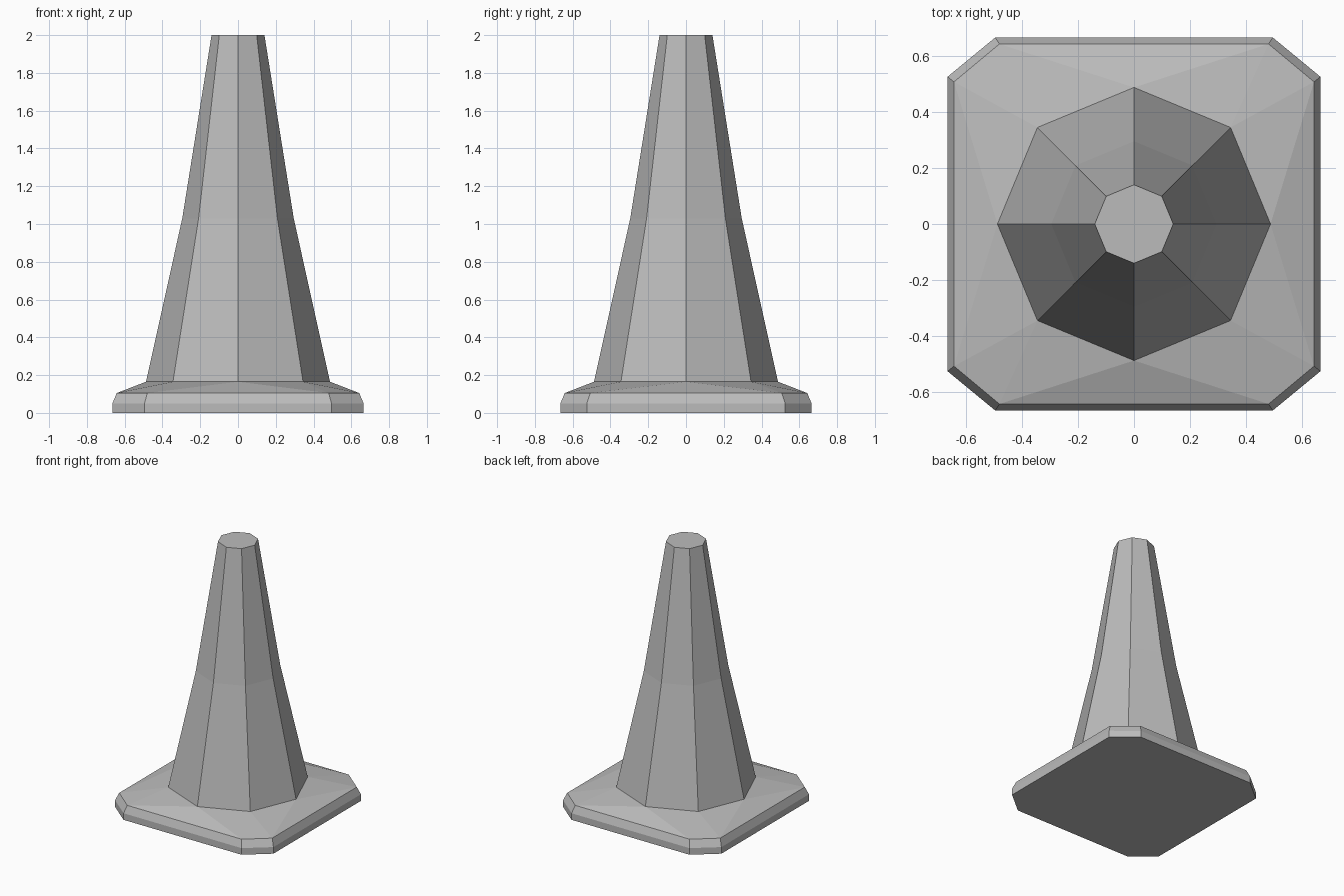
import bpy
import bmesh
from math import cos, sin, pi

cube = bpy.data.objects.get("Cube")
if cube:
    bpy.data.objects.remove(cube, do_unlink=True)

# Single plain grey
grey = bpy.data.materials.new("plain_grey")
grey.use_nodes = True
grey.diffuse_color = (0.5, 0.5, 0.5, 1)
grey.node_tree.nodes["Principled BSDF"].inputs["Base Color"].default_value = (0.5, 0.5, 0.5, 1)


def slab_ring(bm, half, long_x, long_y, z):
    """Chamfered square, starting at the +x side and running counter-clockwise."""
    quarter = [(half, long_y), (long_x, half)]
    pts = quarter + [(-x, y) for x, y in reversed(quarter)]
    pts += [(-x, -y) for x, y in pts]
    return [bm.verts.new((x, y, z)) for x, y in pts]


def cone_ring(bm, radius, z):
    return [bm.verts.new((radius * cos(i * pi / 4), radius * sin(i * pi / 4), z))
            for i in range(8)]


def bridge(bm, low, high):
    for i in range(8):
        j = (i + 1) % 8
        bm.faces.new((low[i], low[j], high[j], high[i]))


bm = bmesh.new()

# Base slab: upright edge, then bevelled rim
foot = slab_ring(bm, 0.665, 0.495, 0.525, 0)
edge = slab_ring(bm, 0.665, 0.495, 0.525, 0.05)
rim = slab_ring(bm, 0.642, 0.48, 0.507, 0.105)
bm.faces.new(foot[::-1])
bridge(bm, foot, edge)
bridge(bm, edge, rim)

# Eight-sided cone in two tapers, closed on top
skirt = cone_ring(bm, 0.487, 0.165)
waist = cone_ring(bm, 0.295, 1.03)
tip = cone_ring(bm, 0.14, 2)
bridge(bm, skirt, waist)
bridge(bm, waist, tip)
bm.faces.new(tip)

# Sloping shoulder from the slab rim up to the cone
for i in range(0, 8, 2):
    a, b, c = rim[i], rim[i + 1], rim[(i + 2) % 8]
    axis, diagonal, following = skirt[i], skirt[i + 1], skirt[(i + 2) % 8]
    bm.faces.new((a, b, diagonal))
    bm.faces.new((a, diagonal, axis))
    bm.faces.new((b, following, diagonal))
    bm.faces.new((b, c, following))

bmesh.ops.recalc_face_normals(bm, faces=bm.faces[:])
mesh = bpy.data.meshes.new("traffic_cone")
bm.to_mesh(mesh)
bm.free()
mesh.materials.append(grey)
cone = bpy.data.objects.new("traffic_cone", mesh)
bpy.context.collection.objects.link(cone)
